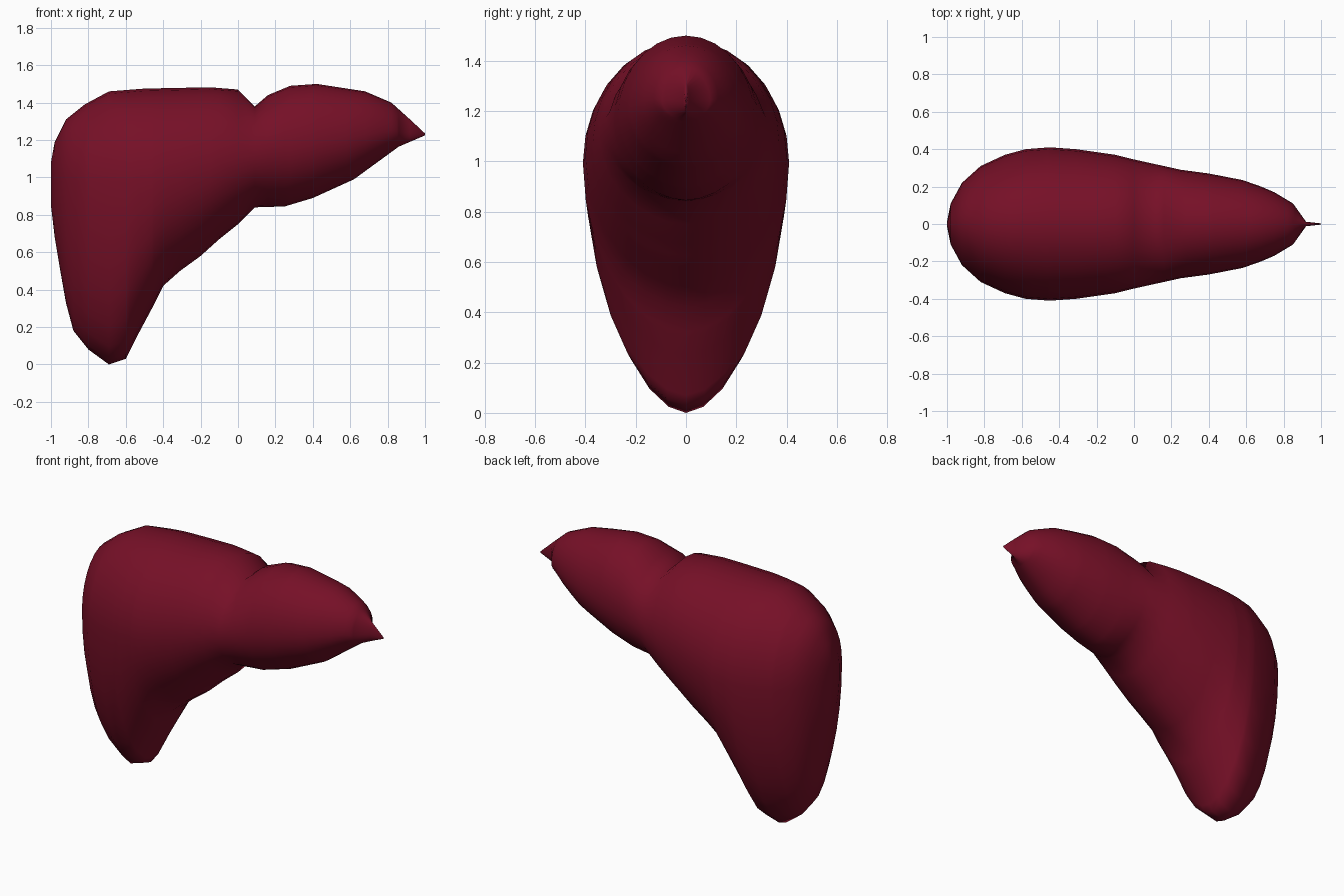
import bpy, bmesh, math

if "Cube" in bpy.data.objects:
    bpy.data.objects.remove(bpy.data.objects["Cube"])

# Profiles along x: upper outline, lower outline, half depth, height of widest point
TOP = [(-1, 1.08), (-.98, 1.19), (-.92, 1.31), (-.82, 1.39), (-.69, 1.46), (-.5, 1.475),
       (-.15, 1.482), (0, 1.47), (.09, 1.38), (.16, 1.44), (.28, 1.49), (.42, 1.5),
       (.68, 1.46), (.82, 1.40), (.92, 1.31), (1, 1.235)]
BOTTOM = [(-1, .85), (-.98, .68), (-.95, .5), (-.92, .33), (-.88, .18), (-.8, .08),
          (-.69, 0), (-.6, .03), (-.54, .15), (-.46, .3), (-.4, .42), (-.31, .5),
          (-.2, .58), (-.1, .67), (0, .75), (.09, .84), (.25, .845), (.4, .89),
          (.62, .99), (.86, 1.165), (1, 1.225)]
DEPTH = [(-1, .01), (-.98, .11), (-.92, .22), (-.82, .31), (-.69, .37), (-.58, .4),
         (-.45, .41), (-.31, .4), (-.1, .37), (0, .345), (.25, .29), (.4, .27),
         (.58, .235), (.68, .2), (.75, .17), (.85, .11), (.92, .012), (1, .003)]
MIDDLE = [(-1, .98), (-.69, .97), (-.4, 1.0), (0, 1.1), (.4, 1.18), (.82, 1.25), (1, 1.23)]


def at(profile, x):
    for (x0, v0), (x1, v1) in zip(profile, profile[1:]):
        if x <= x1:
            return v0 + (v1 - v0) * (x - x0) / (x1 - x0)
    return profile[-1][1]


# Liver body: egg-shaped rings bridged along x
SIDES = 28
stations = sorted({x for p in (TOP, BOTTOM, DEPTH, MIDDLE) for x, _ in p})
bm = bmesh.new()
rings = []
for x in stations:
    top, bottom, depth, mid = (at(p, x) for p in (TOP, BOTTOM, DEPTH, MIDDLE))
    ring = []
    for i in range(SIDES):
        a = 2 * math.pi * i / SIDES
        c, s = math.cos(a), math.sin(a)
        power = 1.0 if s >= 0 else 1.12      # lower half is slightly more pointed
        y = depth * math.copysign(abs(c) ** power, c)
        z = mid + s * ((top - mid) if s >= 0 else (mid - bottom))
        ring.append(bm.verts.new((x, y, z)))
    rings.append(ring)
for a, b in zip(rings, rings[1:]):
    for i in range(SIDES):
        j = (i + 1) % SIDES
        bm.faces.new((a[i], a[j], b[j], b[i]))
bm.faces.new(rings[0])
bm.faces.new(rings[-1])
bmesh.ops.recalc_face_normals(bm, faces=bm.faces[:])

mesh = bpy.data.meshes.new("liver")
bm.to_mesh(mesh)
bm.free()
liver = bpy.data.objects.new("liver", mesh)
bpy.context.collection.objects.link(liver)

# Dark red tissue
mat = bpy.data.materials.new("dark red")
mat.diffuse_color = (.18, .005, .02, 1)
mat.use_nodes = True
mat.node_tree.nodes["Principled BSDF"].inputs["Base Color"].default_value = mat.diffuse_color
mesh.materials.append(mat)

# Smooth shading
for f in mesh.polygons:
    f.use_smooth = True
